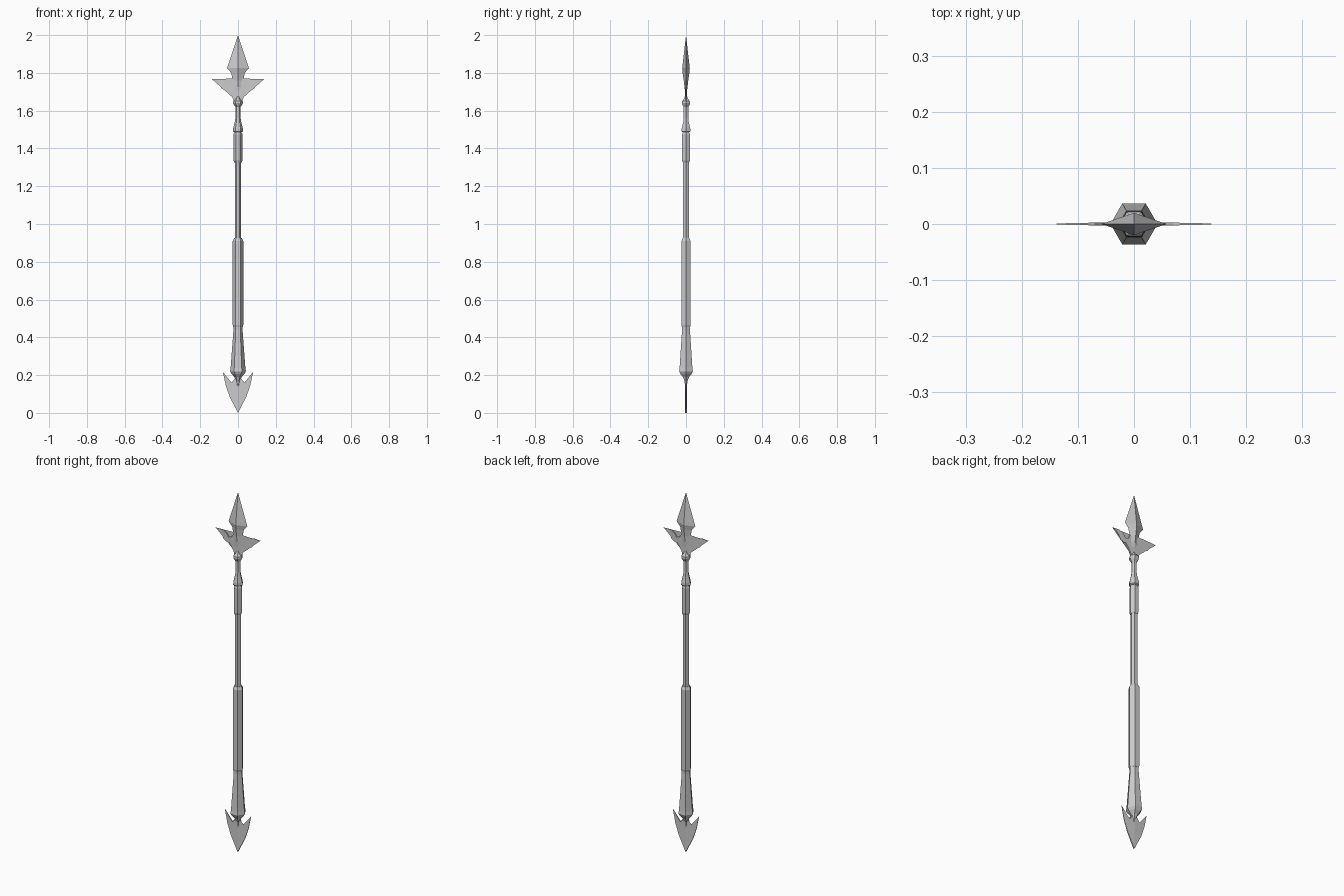
import bpy, bmesh, math

if "Cube" in bpy.data.objects:
    bpy.data.objects.remove(bpy.data.objects["Cube"])


def finish(name, bm):
    bmesh.ops.remove_doubles(bm, verts=bm.verts, dist=0.00005)
    bmesh.ops.recalc_face_normals(bm, faces=bm.faces)
    me = bpy.data.meshes.new(name)
    bm.to_mesh(me)
    bm.free()
    ob = bpy.data.objects.new(name, me)
    bpy.context.collection.objects.link(ob)
    return ob


def loft(name, rows, n=6):
    """Stack of n-sided rings; each row is (z, radius x[, radius y])."""
    bm = bmesh.new()
    rings = []
    for z, rx, *rest in rows:
        ry = rest[0] if rest else rx
        rings.append([bm.verts.new((rx * math.cos(2 * math.pi * i / n),
                                    ry * math.sin(2 * math.pi * i / n), z))
                      for i in range(n)])
    for a, b in zip(rings, rings[1:]):
        for i in range(n):
            j = (i + 1) % n
            bm.faces.new((a[i], a[j], b[j], b[i]))
    bm.faces.new(rings[0])
    bm.faces.new(rings[-1])
    return finish(name, bm)


def plate(name, half, mid, edge):
    """Mirrored flat blade from a half outline (x, z), thinning outward."""
    bm = bmesh.new()
    reach = max(x for x, z in half)
    for sx in (1, -1):
        sides = []
        for sy in (1, -1):
            sides.append([bm.verts.new((sx * x, sy * (mid + (edge - mid) * x / reach), z))
                          for x, z in half])
            bm.faces.new(sides[-1])
        a, b = sides
        for i in range(len(half) - 1):
            bm.faces.new((a[i], a[i + 1], b[i + 1], b[i]))
    bmesh.ops.triangulate(bm, faces=[f for f in bm.faces if len(f.verts) > 4])
    return finish(name, bm)


# Hexagonal shaft and grips
loft("shaft", [(0.45, 0.017), (1.49, 0.017)])
loft("lower_grip", [(0.455, 0.025), (0.465, 0.028), (0.91, 0.028), (0.925, 0.02)])
loft("upper_grip", [(1.325, 0.019), (1.335, 0.0235), (1.475, 0.0235), (1.485, 0.02)])

# Flared butt below the grip
loft("butt_flare", [(0.13, 0.004), (0.17, 0.01), (0.19, 0.019), (0.205, 0.033),
                    (0.22, 0.042), (0.24, 0.039), (0.44, 0.024), (0.46, 0.024)])

# Neck socket and collar under the head
loft("neck_socket", [(1.487, 0.022), (1.49, 0.027), (1.505, 0.026), (1.54, 0.017),
                     (1.56, 0.014), (1.62, 0.014), (1.63, 0.021), (1.64, 0.026),
                     (1.65, 0.025), (1.66, 0.015), (1.675, 0.007)])

# Ridged spear point
loft("spear_point", [(1.67, 0.02, 0.002), (1.69, 0.035, 0.003), (1.725, 0.033, 0.008),
                     (1.76, 0.028, 0.012), (1.80, 0.036, 0.018), (1.825, 0.058, 0.020),
                     (2.0, 0.0, 0.0)], 4)

# Curved side wings
plate("side_wings", [(0, 1.775), (0.025, 1.77), (0.034, 1.745), (0.055, 1.736),
                     (0.07, 1.756), (0.095, 1.769), (0.138, 1.767), (0.113, 1.757),
                     (0.097, 1.737), (0.086, 1.717), (0.066, 1.707), (0.055, 1.711),
                     (0.036, 1.685), (0.024, 1.665), (0.02, 1.645), (0, 1.645)],
      0.004, 0.001)

# Barbed blade at the foot
plate("barbed_blade", [(0, 0.185), (0.014, 0.185), (0.022, 0.165), (0.034, 0.16),
                       (0.08, 0.217), (0.065, 0.145), (0.044, 0.085), (0, 0)],
      0.004, 0.001)
